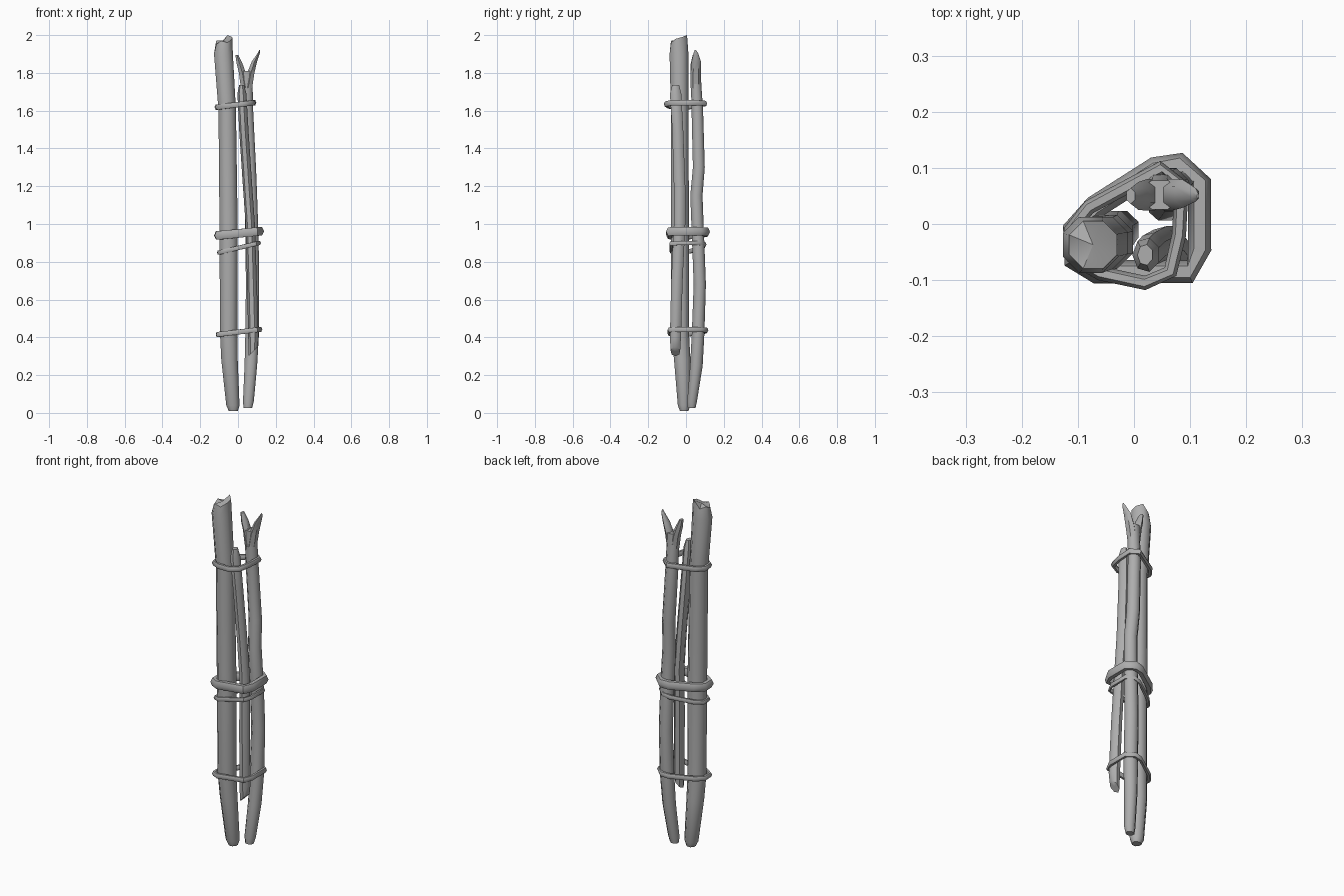
import bpy, bmesh, math
from mathutils import Vector

cube = bpy.data.objects.get("Cube")
if cube:
    bpy.data.objects.remove(cube, do_unlink=True)

grey = bpy.data.materials.new("plain grey")
grey.use_nodes = True
COLOUR = (0.42, 0.42, 0.42, 1)
grey.diffuse_color = COLOUR
grey.node_tree.nodes["Principled BSDF"].inputs["Base Color"].default_value = COLOUR


def finish(obj, angle):
    obj.data.materials.append(grey)
    bpy.ops.object.select_all(action='DESELECT')
    obj.select_set(True)
    bpy.context.view_layer.objects.active = obj
    bpy.ops.object.shade_smooth_by_angle(angle=math.radians(angle))


def branch(name, rings, sides=8, jag=None, slant=0):
    """Loft through rings of (x, y, z, x radius, y radius); jag lifts the broken top."""
    bm = bmesh.new()
    loops = []
    for n, (x, y, z, rx, ry) in enumerate(rings):
        loop = []
        for i in range(sides):
            a = math.tau * (i + 0.5) / sides
            dz = jag[i] if jag and n == len(rings) - 1 else 0
            if n == 0:
                dz = slant * math.cos(a)
            loop.append(bm.verts.new((x + rx * math.cos(a), y + ry * math.sin(a), z + dz)))
        loops.append(loop)
    for low, high in zip(loops, loops[1:]):
        for i in range(sides):
            j = (i + 1) % sides
            bm.faces.new((low[i], low[j], high[j], high[i]))
    for loop in (loops[0][::-1], loops[-1]):
        mid = bm.verts.new(sum((v.co for v in loop), Vector()) / sides)
        for i in range(sides):
            bm.faces.new((loop[i], loop[(i + 1) % sides], mid))
    bmesh.ops.recalc_face_normals(bm, faces=bm.faces)
    mesh = bpy.data.meshes.new(name)
    bm.to_mesh(mesh)
    bm.free()
    obj = bpy.data.objects.new(name, mesh)
    bpy.context.collection.objects.link(obj)
    finish(obj, 50)


def rope(name, outline, z, tilt, radius, sides=6):
    """Closed band through the outline, rising by tilt per unit of x."""
    bm = bmesh.new()
    pts = [Vector((x, y, z + tilt * x)) for x, y in outline]
    count = len(pts)
    loops = []
    for k, p in enumerate(pts):
        along = (pts[(k + 1) % count] - pts[k - 1]).normalized()
        out = along.cross(Vector((0, 0, 1))).normalized()
        up = out.cross(along)
        angles = [math.tau * i / sides for i in range(sides)]
        loops.append([bm.verts.new(p + radius * (0.8 * math.cos(a) * out + math.sin(a) * up))
                      for a in angles])
    for k in range(count):
        a, b = loops[k], loops[(k + 1) % count]
        for i in range(sides):
            j = (i + 1) % sides
            bm.faces.new((a[i], a[j], b[j], b[i]))
    bmesh.ops.recalc_face_normals(bm, faces=bm.faces)
    mesh = bpy.data.meshes.new(name)
    bm.to_mesh(mesh)
    bm.free()
    obj = bpy.data.objects.new(name, mesh)
    bpy.context.collection.objects.link(obj)
    finish(obj, 50)


# Thick log with a broken top
branch("thick_log", [
    (-0.025, -0.01, 0.01, 0.026, 0.024), (-0.027, -0.01, 0.04, 0.038, 0.036),
    (-0.045, -0.02, 0.28, 0.047, 0.047), (-0.049, -0.03, 0.42, 0.05, 0.05),
    (-0.05, -0.032, 1.0, 0.052, 0.052), (-0.057, -0.034, 1.6, 0.05, 0.05),
    (-0.077, -0.037, 1.9, 0.054, 0.054), (-0.073, -0.037, 1.95, 0.046, 0.046)],
    jag=(0.04, 0.05, 0.01, 0.02, 0, 0.02, 0.01, 0.03))

# Forked branch and its two prongs
branch("forked_branch", [
    (0.052, 0.03, 0.025, 0.024, 0.022), (0.055, 0.032, 0.06, 0.031, 0.028),
    (0.068, 0.055, 0.25, 0.036, 0.036), (0.075, 0.064, 0.42, 0.039, 0.036),
    (0.077, 0.073, 0.68, 0.038, 0.035), (0.074, 0.064, 0.92, 0.038, 0.035),
    (0.068, 0.055, 1.15, 0.036, 0.035), (0.062, 0.068, 1.3, 0.036, 0.034),
    (0.048, 0.06, 1.6, 0.035, 0.033), (0.046, 0.054, 1.73, 0.034, 0.03),
    (0.046, 0.052, 1.81, 0.037, 0.028)])
branch("fork_prong_left", [
    (0.053, 0.052, 1.72, 0.025, 0.028), (0.068, 0.052, 1.8, 0.022, 0.028),
    (0.087, 0.054, 1.86, 0.016, 0.025), (0.11, 0.052, 1.905, 0.007, 0.012),
    (0.114, 0.05, 1.92, 0.002, 0.004)], sides=6)
branch("fork_prong_right", [
    (0.037, 0.052, 1.72, 0.025, 0.028), (0.023, 0.052, 1.8, 0.021, 0.028),
    (0.008, 0.05, 1.85, 0.018, 0.025), (-0.006, 0.05, 1.895, 0.009, 0.014)], sides=6)

# Thin bent stick at the front
branch("thin_stick", [
    (0.082, -0.056, 0.325, 0.025, 0.026), (0.083, -0.056, 0.4, 0.029, 0.03),
    (0.075, -0.048, 0.7, 0.027, 0.031), (0.066, -0.034, 1.0, 0.026, 0.031),
    (0.052, -0.034, 1.2, 0.026, 0.031), (0.032, -0.044, 1.5, 0.026, 0.03),
    (0.022, -0.055, 1.69, 0.025, 0.031), (0.02, -0.055, 1.735, 0.014, 0.019)],
    sides=7, slant=0.025)

# Rope bands holding the bundle
rope("top_rope", [(0.02, -0.105), (0.065, -0.085), (0.08, -0.02), (0.085, 0.07),
                  (0.05, 0.1), (-0.08, 0.03), (-0.112, -0.01), (-0.108, -0.06),
                  (-0.06, -0.088)], 1.632, 0.12, 0.016)
wide = [(0.1, -0.085), (0.117, -0.045), (0.117, 0.075), (0.08, 0.107),
        (0.04, 0.1), (-0.07, 0.03), (-0.107, -0.01), (-0.105, -0.065),
        (-0.07, -0.085)]
rope("thick_middle_rope", wide, 0.95, 0.1, 0.026)
rope("thin_middle_rope", [(x * 0.95, y * 0.92) for x, y in wide], 0.873, 0.24, 0.013)
rope("bottom_rope", wide, 0.428, 0.12, 0.015)
